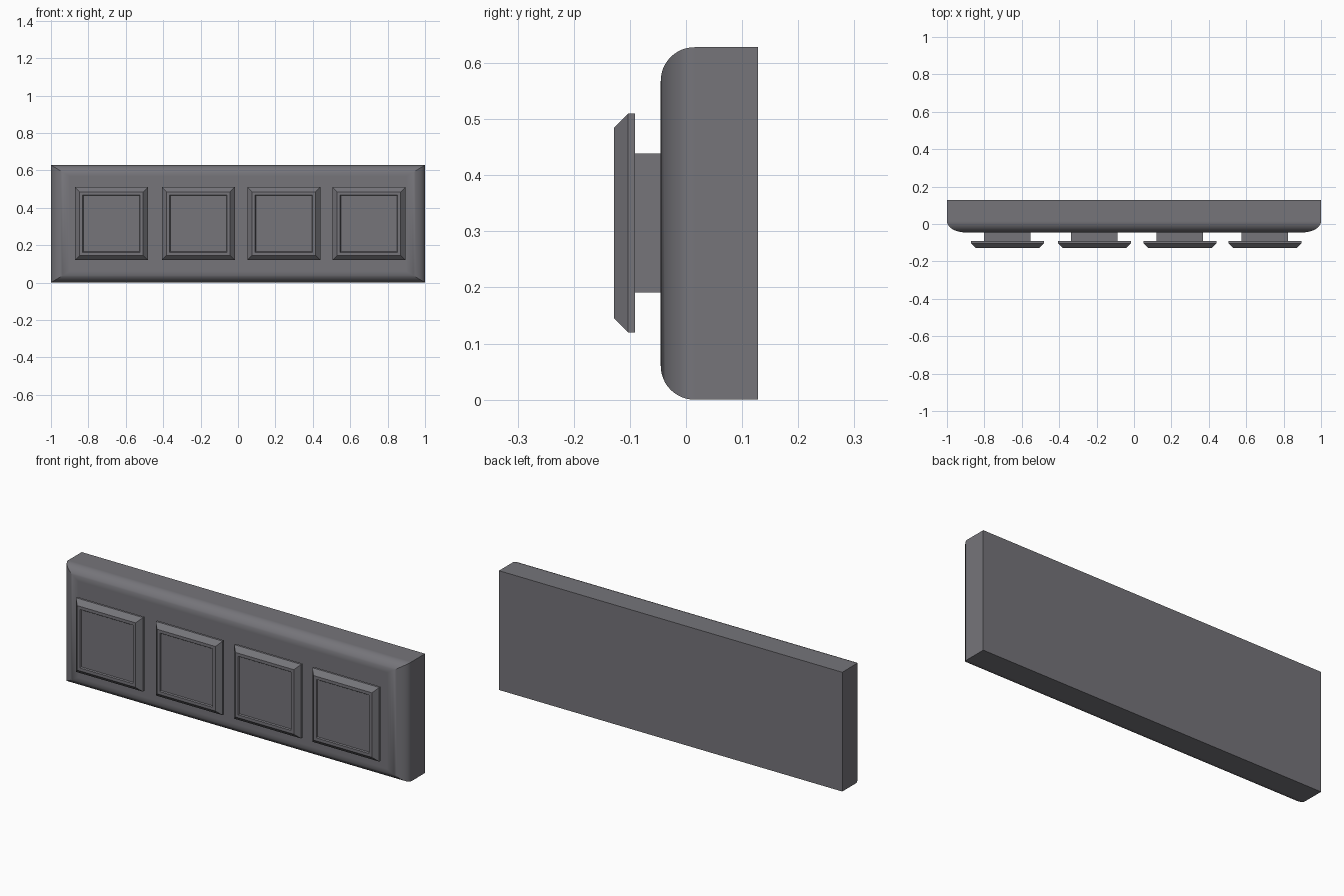
import bpy, bmesh, math

if "Cube" in bpy.data.objects:
    bpy.data.objects.remove(bpy.data.objects["Cube"])

MID_Z = 0.314
dark = bpy.data.materials.new("dark_grey")
dark.diffuse_color = (0.18, 0.177, 0.195, 1)
dark.use_nodes = True
dark.node_tree.nodes["Principled BSDF"].inputs["Base Color"].default_value = dark.diffuse_color


def loft(name, rings, x=0.0, z=MID_Z):
    """Closed solid through rectangular rings (half_width, half_height, y)."""
    bm = bmesh.new()
    loops = []
    for w, h, y in rings:
        loops.append([bm.verts.new((sx * w, y, sz * h))
                      for sx, sz in ((-1, -1), (1, -1), (1, 1), (-1, 1))])
    for a, b in zip(loops, loops[1:]):
        for i in range(4):
            j = (i + 1) % 4
            bm.faces.new((a[i], a[j], b[j], b[i]))
    bm.faces.new(loops[0])
    bm.faces.new(loops[-1])
    bmesh.ops.recalc_face_normals(bm, faces=bm.faces)
    mesh = bpy.data.meshes.new(name)
    bm.to_mesh(mesh)
    bm.free()
    mesh.materials.append(dark)
    obj = bpy.data.objects.new(name, mesh)
    obj.location = (x, 0, z)
    bpy.context.collection.objects.link(obj)
    return obj


# Backing plate: square back, front edges rounded with mitred corners
STEPS = 12
rings = [(1.0, MID_Z, 0.128)]
for i in range(STEPS + 1):
    t = math.pi / 2 * i / STEPS
    inset = 1 - math.cos(t)
    rings.append((1 - 0.1 * inset, MID_Z - 0.06 * inset,
                  0.015 - 0.06 * math.sin(t)))
plate = loft("backing_plate", rings)
bpy.context.view_layer.objects.active = plate
plate.select_set(True)
bpy.ops.object.shade_smooth_by_angle(angle=math.radians(30))
plate.select_set(False)
weighted = plate.modifiers.new("flat_front_shading", 'WEIGHTED_NORMAL')
weighted.keep_sharp = True

# Four square knobs: a stem and a chamfered cap with a shallow recessed face
for n, x in enumerate((-0.677, -0.212, 0.245, 0.70), 1):
    loft(f"knob_stem_{n}", [(0.124, 0.124, -0.04), (0.124, 0.124, -0.091)],
         x, 0.315)
    loft(f"knob_cap_{n}", [(0.195, 0.195, -0.091), (0.195, 0.195, -0.103),
                           (0.170, 0.170, -0.128), (0.154, 0.154, -0.128),
                           (0.150, 0.150, -0.122)], x, 0.315)
